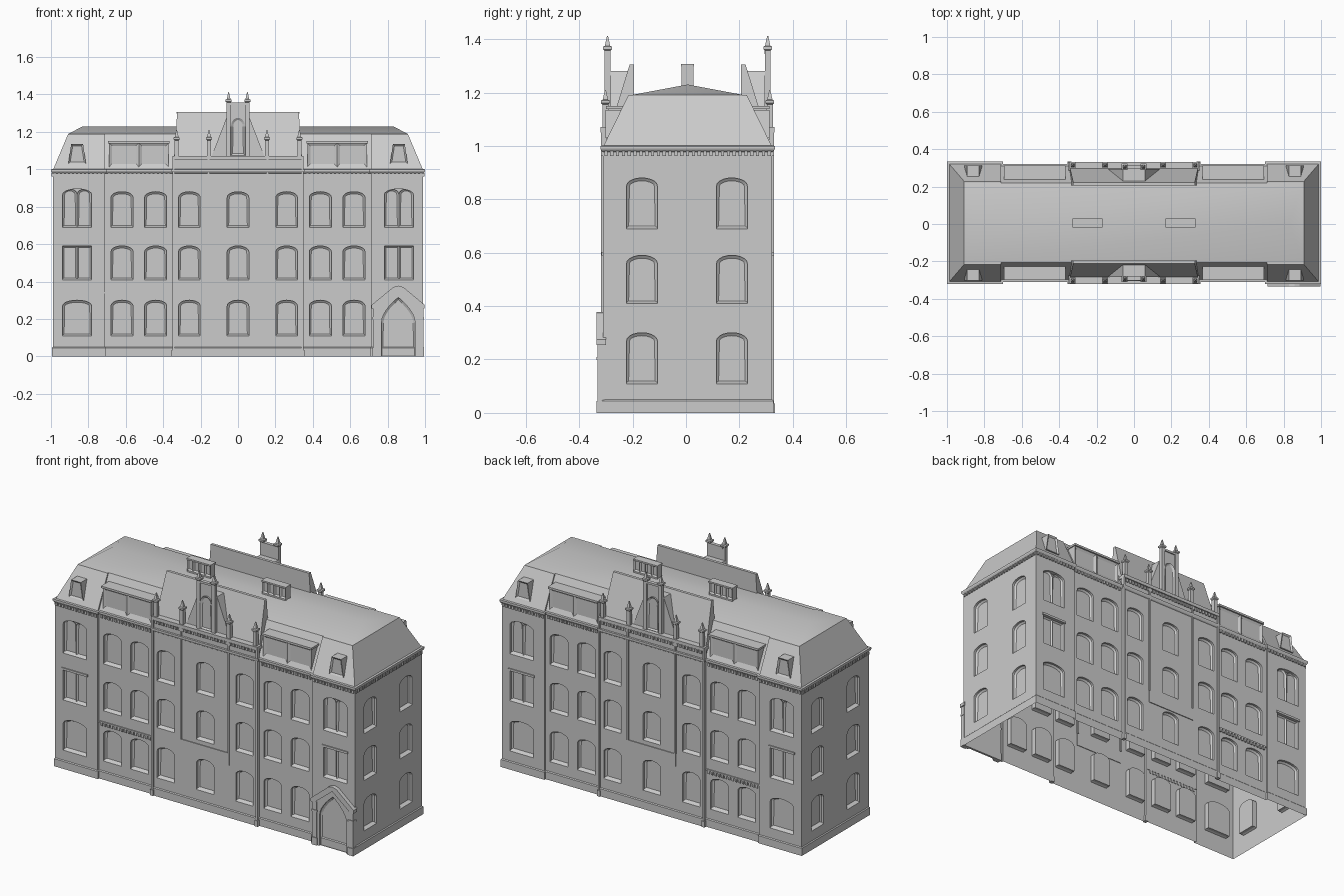
import bpy, bmesh, math
from mathutils import Vector

if "Cube" in bpy.data.objects:
    bpy.data.objects.remove(bpy.data.objects["Cube"])

C = 0.006                              # y of the building's centre line
PAV, WING, MID = 0.317, 0.306, 0.316   # half depths of the facade sections
ROWS = [(0.10, 0.30), (0.40, 0.59), (0.68, 0.88)]


def facade(s, h):
    """Front (s=-1) or back (s=1) plane: u along x, d = depth into the wall."""
    return lambda u, z, d: Vector((u, C + s * (h - d), z))


def end_wall(s):
    return lambda u, z, d: Vector((s * (0.99 - d), u, z))


def prism(bm, prof, d0, d1, xf, inset=0, back=None):
    a = [bm.verts.new(xf(u, z, d0)) for u, z in prof]
    b = [bm.verts.new(xf(u, z, d1)) for u, z in (back or prof)]
    n = len(a)
    front = bm.faces.new(a)
    faces = [front, bm.faces.new(b[::-1])]
    faces += [bm.faces.new((a[i], b[i], b[(i + 1) % n], a[(i + 1) % n])) for i in range(n)]
    bmesh.ops.recalc_face_normals(bm, faces=faces)
    if inset:
        bmesh.ops.inset_individual(bm, faces=[front], thickness=inset, depth=-0.008)


def block(bm, u0, u1, z0, z1, d0, d1, xf, inset=0):
    prism(bm, [(u0, z0), (u1, z0), (u1, z1), (u0, z1)], d0, d1, xf, inset)


def loft(bm, rings, cap0=False, cap1=False):
    vs = [[bm.verts.new(p) for p in r] for r in rings]
    n = len(vs[0])
    fs = [bm.faces.new((p[i], p[(i + 1) % n], q[(i + 1) % n], q[i]))
          for p, q in zip(vs, vs[1:]) for i in range(n)]
    if cap0:
        fs.append(bm.faces.new(vs[0][::-1]))
    if cap1:
        fs.append(bm.faces.new(vs[-1]))
    return fs


def rect(x0, x1, y0, y1, z):
    return [(x0, y0, z), (x1, y0, z), (x1, y1, z), (x0, y1, z)]


def finish(bm, name):
    me = bpy.data.meshes.new(name)
    bm.to_mesh(me)
    bm.free()
    ob = bpy.data.objects.new(name, me)
    bpy.context.collection.objects.link(ob)
    return ob


def arch(u, w, z0, z1, rise):
    if not rise:
        return [(u - w/2, z0), (u + w/2, z0), (u + w/2, z1), (u - w/2, z1)]
    arc = [(u + w/2 * math.cos(t * math.pi / 10), z1 - rise + rise * math.sin(t * math.pi / 10))
           for t in range(11)]
    return [(u - w/2, z0), (u + w/2, z0)] + arc


def footprint(d, z):
    """Stepped plan outline, grown outward by d."""
    q = [(0.345 + d, MID + d), (0.345 + d, WING + d), (0.71 - d, WING + d),
         (0.71 - d, PAV + d), (0.99 + d, PAV + d)]
    half = [(x, -y) for x, y in q] + [(x, y) for x, y in q[::-1]]
    return [(x, C + y, z) for x, y in half + [(-x, -y) for x, y in half]]


# Window openings and framed panes
cut, panes = bmesh.new(), bmesh.new()


def window(xf, u, w, z0, z1, rise=0.03, lights=1):
    prism(cut, arch(u, w, z0, z1, rise), -0.02, 0.025, xf, back=arch(u, w, z0 + 0.02, z1, rise))
    lw = w / lights
    for i in range(lights):
        prism(panes, arch(u - w/2 + lw * (i + 0.5), lw, z0 + 0.012, z1, rise), 0.013, 0.03, xf, 0.011)


for s in (-1, 1):
    for r, (z0, z1) in enumerate(ROWS):
        for u in (-0.26, 0, 0.26):
            window(facade(s, MID), u, 0.115, z0, z1)
        for u in (-0.62, -0.44, 0.44, 0.62):
            window(facade(s, WING), u, 0.118, z0, z1)
        for u in (-0.86, 0.86):
            if not (s == -1 and u > 0 and r == 0):   # the porch stands here
                window(facade(s, PAV), u, 0.155, z0, z1 + (0.015 if r == 2 else 0),
                       0 if r == 1 else 0.03, 1 if r == 0 else 2)
        for y in (-0.165, 0.172):
            window(end_wall(s), y, 0.115, z0, z1)
finish(panes, "window_panes")
cutter = finish(cut, "window_cutter")
cutter.hide_render = True

# Walls: hollow shell with recessed windows
bm = bmesh.new()
loft(bm, [footprint(0, 0), footprint(0, 1.0)], True, True)
walls = finish(bm, "walls")
mod = walls.modifiers.new("openings", 'BOOLEAN')
mod.operation, mod.solver, mod.object = 'DIFFERENCE', 'EXACT', cutter
dg = bpy.context.evaluated_depsgraph_get()
walls.data = bpy.data.meshes.new_from_object(walls.evaluated_get(dg))
walls.modifiers.clear()
bpy.data.objects.remove(cutter)
bm = bmesh.new()
bm.from_mesh(walls.data)
caps = [f for f in bm.faces if all(v.co.z < 0.001 for v in f.verts) or all(v.co.z > 0.999 for v in f.verts)]
bmesh.ops.delete(bm, geom=caps, context='FACES')
bm.to_mesh(walls.data)
bm.free()

# Plinth and cornice
bm = bmesh.new()
loft(bm, [footprint(0.005, 0), footprint(0.005, 0.045), footprint(0, 0.05)])
finish(bm, "plinth")
bm = bmesh.new()
loft(bm, [footprint(0, 0.978), footprint(0.006, 0.982), footprint(0.01, 0.99),
          footprint(0.01, 1.0), footprint(-0.02, 1.003)])
finish(bm, "cornice")

# Dentils, string course, lintels, plaque
trim = bmesh.new()


def dentils(xf, u0, u1, z):
    n = round((u1 - u0) / 0.022)
    for i in range(n):
        u = u0 + (i + 0.5) * (u1 - u0) / n
        block(trim, u - 0.006, u + 0.006, z - 0.009, z + 0.009, -0.007, 0.004, xf)


for s in (-1, 1):
    pav, wing, mid = facade(s, PAV), facade(s, WING), facade(s, MID)
    dentils(end_wall(s), C - PAV, C + PAV, 0.971)
    for k in (-1, 1):
        dentils(pav, *sorted((k * 0.71, k * 0.99)), 0.971)
        dentils(wing, *sorted((k * 0.36, k * 0.70)), 0.971)
        block(trim, k * 0.86 - 0.085, k * 0.86 + 0.085, 0.59, 0.603, -0.006, 0.004, pav)
    dentils(mid, -0.335, 0.335, 1.038)
    dentils(wing, -0.70, -0.36, 0.328)
    block(trim, -0.71, -0.345, 0.337, 0.345, -0.007, 0.004, wing)
    block(trim, -0.16, 0.16, 0.31, 0.385, -0.005, 0.004, mid)
finish(trim, "facade_trim")

# Mansard roof with low hipped top
bm = bmesh.new()
loft(bm, [rect(-0.985, 0.985, C - 0.304, C + 0.304, 1.0), rect(-0.905, 0.905, C - 0.213, C + 0.213, 1.19),
          rect(-0.83, 0.83, C, C, 1.23)])
bmesh.ops.remove_doubles(bm, verts=bm.verts, dist=0.0005)
roof = finish(bm, "main_roof")
roof.data.shade_smooth()
roof.data.set_sharp_from_angle(angle=math.radians(30))
bm = bmesh.new()
for k in (-1, 1):
    a, b, t = k * 0.71, k * 0.988, k * 0.908
    fs = loft(bm, [rect(min(a, b), max(a, b), C - 0.315, C + 0.315, 1.0),
                   rect(min(a, t), max(a, t), C - 0.222, C + 0.222, 1.19)], False, True)
finish(bm, "pavilion_roofs")

# Steep central roof slabs
bm = bmesh.new()
for s in (-1, 1):
    loft(bm, [rect(-0.345, 0.345, *sorted((C + s * 0.305, C + s * 0.2)), 1.02),
              rect(-0.325, 0.325, *sorted((C + s * 0.217, C + s * 0.2)), 1.305)], False, True)
finish(bm, "central_roof_slabs")

# Dormers, parapet, gable feature, piers
dorm, par, gab, pier = (bmesh.new() for _ in range(4))


def pinnacle(xf, u, z0, z1, w, d):
    """Square shaft with collar and pyramid cap."""
    def ring(r, z):
        return [xf(u + a * r, z, d + b * r) for a, b in ((-1, -1), (1, -1), (1, 1), (-1, 1))]
    fs = loft(gab, [ring(w, z0), ring(w, z1 - 0.055), ring(w * 1.5, z1 - 0.05), ring(w * 1.5, z1 - 0.04),
                    ring(w * 0.9, z1 - 0.037), ring(0.002, z1)], True, True)
    bmesh.ops.recalc_face_normals(gab, faces=fs)


for s in (-1, 1):
    pav, wing, mid = facade(s, PAV), facade(s, WING), facade(s, MID)
    for k in (-1, 1):
        # Twin-light wing dormer with flat roof
        u0, u1 = sorted((k * 0.365, k * 0.695))
        um = (u0 + u1) / 2
        block(dorm, u0 + 0.006, um, 1.0, 1.14, 0.008, 0.1, wing, 0.022)
        block(dorm, um, u1 - 0.006, 1.0, 1.14, 0.008, 0.1, wing, 0.022)
        block(dorm, u0, u1, 1.138, 1.15, 0, 0.105, wing)
        # Small tapered pavilion dormer
        u = k * 0.86
        prism(dorm, [(u - 0.047, 1.03), (u + 0.047, 1.03), (u + 0.032, 1.135), (u - 0.032, 1.135)],
              0.01, 0.085, pav, 0.013)
        # Downpipe piers with flared foot
        p = k * 0.345
        block(pier, p - 0.006, p + 0.006, 0.03, 1.07, -0.008, 0.012, mid)
        block(pier, p - 0.010, p + 0.010, 0, 0.035, -0.012, 0.012, mid)
        block(pier, k * 0.157 - 0.005, k * 0.157 + 0.005, 0.385, 1.07, -0.007, 0.01, mid)
        for x in (0.155, 0.328):
            pinnacle(mid, k * x, 1.06, 1.21, 0.011, 0.008)
        pinnacle(mid, k * 0.05, 1.06, 1.412, 0.011, 0.016)
    block(par, -0.345, 0.345, 0.995, 1.055, 0, 0.03, mid)
    block(par, -0.35, 0.35, 1.05, 1.07, -0.01, 0.035, mid)
    # Central gable dormer, arched panel and top panel between the tall pinnacles
    prism(gab, [(-0.145, 1.06), (0.145, 1.06), (0.06, 1.28), (-0.06, 1.28)], 0.027, 0.11, mid)
    block(gab, -0.05, 0.05, 1.06, 1.35, 0.014, 0.027, mid)
    block(gab, -0.045, 0.045, 1.345, 1.357, 0.007, 0.028, mid)
    prism(gab, arch(0, 0.075, 1.075, 1.275, 0.045), 0.006, 0.02, mid, 0.012)
finish(dorm, "dormers")
finish(par, "central_parapet")
finish(gab, "gables_and_pinnacles")
finish(pier, "wall_piers")

# Chimneys with recessed flue panels
bm = bmesh.new()
for k in (-1, 1):
    for s in (-1, 1):
        for i in range(4):
            u = k * 0.248 - 0.078 + i * 0.039
            block(bm, u, u + 0.039, 1.235, 1.3, 0, 0.022, facade(s, 0.022), 0.011)
        block(bm, k * 0.248 - 0.078, k * 0.248 + 0.078, 1.2, 1.235, 0, 0.022, facade(s, 0.022))
    block(bm, k * 0.248 - 0.08, k * 0.248 + 0.08, 1.298, 1.307, 0, 0.048, facade(-1, 0.024))
finish(bm, "chimneys")

# Entrance porch with pointed arch
bm = bmesh.new()
xf, cx = facade(-1, 0.341), 0.857


def pointed(w, top):
    r = [(w * (1 - (t / 6) ** 1.8), 0.18 + (top - 0.18) * t / 6) for t in range(7)]
    return [(cx + w, 0)] + [(cx + a, z) for a, z in r] + [(cx - a, z) for a, z in r[-2::-1]] + [(cx - w, 0)]


prism(bm, [(0.73, 0), (0.73, 0.26), (cx, 0.365), (0.984, 0.26), (0.984, 0)] + pointed(0.09, 0.315), 0.008, 0.03, xf)
prism(bm, pointed(0.09, 0.315), 0.017, 0.03, xf, 0.012)
prism(bm, [(0.715, 0.255), (0.715, 0.275), (0.83, 0.37), (cx, 0.378), (0.884, 0.37), (0.998, 0.275),
           (0.998, 0.255), (0.975, 0.255), (cx, 0.35), (0.739, 0.255)], 0, 0.035, xf)
for u in (0.737, 0.977):
    block(bm, u - 0.015, u + 0.015, 0, 0.26, 0.004, 0.03, xf)
    block(bm, u - 0.018, u + 0.018, 0.198, 0.21, 0, 0.03, xf)
    block(bm, u - 0.018, u + 0.018, 0, 0.045, 0, 0.03, xf)
finish(bm, "entrance_porch")
